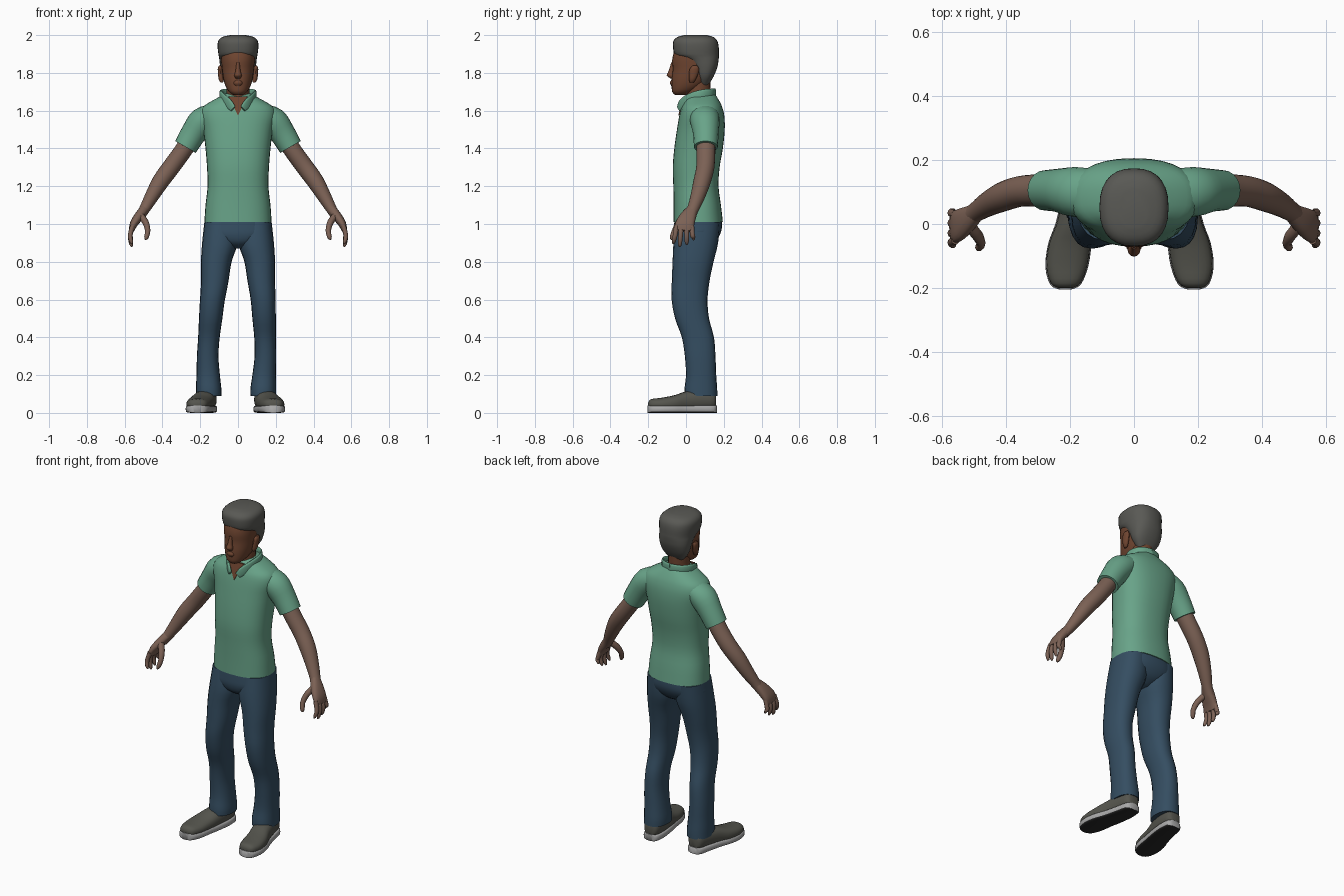
import bpy
import bmesh
import math
from mathutils import Vector

default_cube = bpy.data.objects.get("Cube")
if default_cube:
    bpy.data.objects.remove(default_cube, do_unlink=True)

X, Y, Z = Vector((1, 0, 0)), Vector((0, 1, 0)), Vector((0, 0, 1))
parts = []


def material(name, red, green, blue):
    mat = bpy.data.materials.new(name)
    mat.use_nodes = True
    color = (red, green, blue, 1)
    mat.diffuse_color = color
    mat.node_tree.nodes["Principled BSDF"].inputs["Base Color"].default_value = color
    return mat


shirt_green = material("shirt green", .14, .37, .25)
denim_blue = material("denim blue", .035, .075, .12)
arm_skin = material("arm skin", .2, .12, .09)
face_skin = material("face skin", .16, .06, .03)
hair_grey = material("hair grey", .1, .1, .09)
shoe_grey = material("shoe grey", .09, .09, .075)
sole_light = material("sole light grey", .4, .4, .4)
sole_dark = material("sole dark", .02, .02, .02)


def smooth_rows(rows, steps=3):
    """Catmull-Rom interpolation between rows of numbers."""
    result = []
    last = len(rows) - 1
    for i in range(last):
        a, b, c, d = (rows[max(0, min(last, i + k))] for k in (-1, 0, 1, 2))
        for s in range(steps):
            t = s / steps
            result.append([
                q + t / 2 * (r - p + t * (2 * p - 5 * q + 4 * r - w + t * (3 * (q - r) + w - p)))
                for p, q, r, w in zip(a, b, c, d)])
    result.append(list(rows[last]))
    return result


def add_part(name, bm, mats):
    bmesh.ops.recalc_face_normals(bm, faces=bm.faces)
    mesh = bpy.data.meshes.new(name)
    bm.to_mesh(mesh)
    bm.free()
    for mat in mats:
        mesh.materials.append(mat)
    obj = bpy.data.objects.new(name, mesh)
    bpy.context.collection.objects.link(obj)
    parts.append(obj)
    return obj


def loft(name, rows, mat, axes=None, ref=Y, power=2, sides=20, flip=1, shift=None, extra=()):
    """Skin rings of (x, y, z, radius, radius); rings follow the path unless axes are given."""
    rows = smooth_rows(rows)
    centers = [Vector(row[:3]) for row in rows]
    bm = bmesh.new()
    rings = []
    for i, row in enumerate(rows):
        if axes:
            u, v = axes
        else:
            t = (centers[min(i + 1, len(rows) - 1)] - centers[max(i - 1, 0)]).normalized()
            v = (ref - t * ref.dot(t)).normalized()
            u = t.cross(v)
        ring = []
        for k in range(sides):
            angle = math.tau * k / sides
            c, s = math.cos(angle), math.sin(angle)
            p = centers[i].copy()
            p += u * max(row[3], .001) * math.copysign(abs(c) ** (2 / power), c)
            p += v * max(row[4], .001) * math.copysign(abs(s) ** (2 / power), s)
            p.x = p.x * flip + (shift(p.z) if shift else 0)
            ring.append(bm.verts.new(p))
        rings.append(ring)
    for low, high in zip(rings, rings[1:]):
        for k in range(sides):
            n = (k + 1) % sides
            bm.faces.new((low[k], low[n], high[n], high[k]))
    bm.faces.new(rings[0])
    bm.faces.new(rings[-1])
    return add_part(name, bm, (mat, *extra))


def level(name, rows, mat, **options):
    """Loft of horizontal rings given as (height, front, back, half width, optional x)."""
    full = [((row[4:] or (0,))[0], (row[1] + row[2]) / 2, row[0], row[3], (row[2] - row[1]) / 2)
            for row in rows]
    return loft(name, full, mat, axes=(X, Y), **options)


# Shirt body
level("shirt_body", [
    (1.01, -.065, .195, .178), (1.1, -.065, .185, .172), (1.2, -.067, .172, .161),
    (1.3, -.07, .178, .164), (1.4, -.062, .195, .172), (1.5, -.048, .205, .185),
    (1.57, -.036, .203, .2), (1.615, -.025, .193, .19), (1.645, -.012, .18, .15),
    (1.675, 0, .162, .095), (1.69, .02, .15, .07)], shirt_green, power=2.4, sides=32)

# Trouser seat
level("trouser_seat", [
    (1.03, -.06, .188, .172), (.98, -.064, .19, .181), (.94, -.064, .178, .178),
    (.9, -.05, .15, .11), (.87, -.01, .1, .03)], denim_blue, power=2.4, sides=32)

# Neck, head and hair
level("neck", [(1.6, 0, .13, .065), (1.67, 0, .128, .06), (1.78, .01, .13, .06)], face_skin)
level("head", [
    (1.683, -.058, 0, .025), (1.7, -.073, .04, .048), (1.73, -.076, .09, .066),
    (1.77, -.076, .13, .078), (1.82, -.071, .15, .085), (1.87, -.073, .155, .09),
    (1.92, -.06, .155, .09), (1.96, -.03, .14, .07)], face_skin, power=2.2, sides=24)
level("nose", [
    (1.855, -.078, -.05, .009), (1.81, -.092, -.06, .013), (1.787, -.102, -.06, .02),
    (1.77, -.082, -.06, .012)], face_skin, sides=12)
level("lips", [(1.762, -.078, -.06, .012), (1.747, -.086, -.05, .026),
               (1.73, -.077, -.06, .014)], face_skin, sides=12)
level("hair", [
    (1.735, .07, .118, .05), (1.78, .053, .146, .082), (1.83, .03, .166, .094),
    (1.865, 0, .172, .098), (1.885, -.04, .174, .101), (1.9, -.062, .174, .104),
    (1.94, -.069, .173, .108), (1.97, -.066, .165, .104), (1.99, -.045, .145, .083),
    (2, -.01, .11, .04)], hair_grey, power=2.4, sides=28)

# Open neckline as a thin skin plate
bm = bmesh.new()
corners = [(-.05, -.016, 1.675), (.05, -.016, 1.675), (0, -.041, 1.575)]
front = [bm.verts.new(p) for p in corners]
back = [bm.verts.new(Vector(p) + Y * .009) for p in corners]
bm.faces.new(front)
bm.faces.new(back)
for k in range(len(corners)):
    n = (k + 1) % len(corners)
    bm.faces.new((front[k], front[n], back[n], back[k]))
add_part("neckline", bm, [face_skin])

# Paired parts: the right leg stands slightly wider than the left
for side, flip in (("left", 1), ("right", -1)):
    def spread(z, flip=flip):
        return -.022 * max(0, min(1, 1.3 - 2 * z)) if flip < 0 else 0

    def foot_spread(z, flip=flip):
        return -.028 if flip < 0 else 0

    level(side + "_trouser_leg", [
        (1.01, -.05, .18, .085, .093), (.9, -.066, .17, .094, .096), (.8, -.071, .146, .081, .115),
        (.7, -.075, .125, .073, .123), (.6, -.076, .114, .066, .133), (.5, -.058, .122, .062, .138),
        (.4, -.022, .148, .057, .143), (.3, -.006, .156, .057, .145), (.2, 0, .16, .062, .138),
        (.13, -.008, .165, .067, .133), (.09, -.008, .166, .067, .133)],
        denim_blue, power=2.3, flip=flip, shift=spread)

    # Shoe and its sole
    shoe = [
        (.187, -.2, .042, .02, .012), (.186, -.185, .045, .046, .028), (.182, -.13, .045, .064, .035),
        (.172, -.06, .05, .065, .044), (.155, 0, .062, .06, .052), (.14, .08, .07, .055, .055),
        (.135, .145, .07, .044, .048), (.135, .16, .065, .022, .03)]
    loft(side + "_shoe", shoe, shoe_grey, axes=(X, Z), power=2.4, flip=flip, shift=foot_spread)
    sole = [(x, y * 1.02, .02, w * 1.05, .02) for x, y, z, w, h in shoe]
    sole_obj = loft(side + "_sole", sole, sole_light, axes=(X, Z), power=5, flip=flip,
                    shift=foot_spread, extra=[sole_dark])
    for face in sole_obj.data.polygons:
        face.material_index = int(face.normal.z < -.6)

    # Sleeve, arm and hand
    loft(side + "_sleeve", [
        (.12, .095, 1.585, .055, .075), (.185, .1, 1.545, .075, .078), (.235, .105, 1.48, .068, .068),
        (.278, .105, 1.408, .063, .063)], shirt_green, flip=flip)
    loft(side + "_arm", [
        (.25, .105, 1.45, .048, .05), (.3, .105, 1.375, .047, .05), (.355, .102, 1.3, .047, .048),
        (.41, .085, 1.225, .045, .046), (.46, .06, 1.14, .036, .038), (.497, .035, 1.075, .028, .031),
        (.52, .02, 1.04, .025, .034)], arm_skin, flip=flip)
    loft(side + "_palm", [
        (.495, .035, 1.08, .024, .028), (.525, .012, 1.04, .025, .042), (.552, -.006, 1, .021, .05),
        (.564, -.012, .965, .014, .048)], arm_skin, power=2.5, flip=flip)
    for finger, y, tip in (("little", .03, .915), ("ring", .003, .89),
                           ("middle", -.025, .88), ("index", -.05, .895)):
        loft(f"{side}_{finger}_finger", [
            (.558, y, .99, .013, .014), (.571, y * 1.15, .94, .012, .013),
            (.566, y * 1.3, tip + .015, .01, .011), (.56, y * 1.35, tip, .004, .005)],
            arm_skin, sides=10, flip=flip)
    loft(side + "_thumb", [
        (.52, 0, 1.05, .018, .02), (.49, -.035, 1.01, .017, .019), (.478, -.06, .965, .014, .015),
        (.485, -.073, .93, .012, .013), (.49, -.077, .917, .004, .005)],
        arm_skin, sides=10, flip=flip)

    # Ear and collar
    level(side + "_ear", [
        (1.748, .02, .04, .006, .085), (1.765, .016, .052, .013, .089), (1.8, .016, .066, .013, .093),
        (1.825, .022, .068, .012, .095), (1.838, .035, .06, .005, .095)],
        face_skin, sides=12, flip=flip)
    loft(side + "_collar", [
        (0, .152, 1.692, .007, .026), (.06, .133, 1.69, .007, .026), (.09, .08, 1.684, .008, .026),
        (.078, .02, 1.665, .008, .026), (.05, -.02, 1.638, .008, .026),
        (.026, -.038, 1.61, .006, .018)], shirt_green, ref=Z, power=3, sides=12, flip=flip)

# Smooth shading with crisp edges at hems and soles
bpy.ops.object.select_all(action="DESELECT")
for obj in parts:
    obj.select_set(True)
bpy.context.view_layer.objects.active = parts[0]
bpy.ops.object.shade_smooth_by_angle(angle=math.radians(50))
